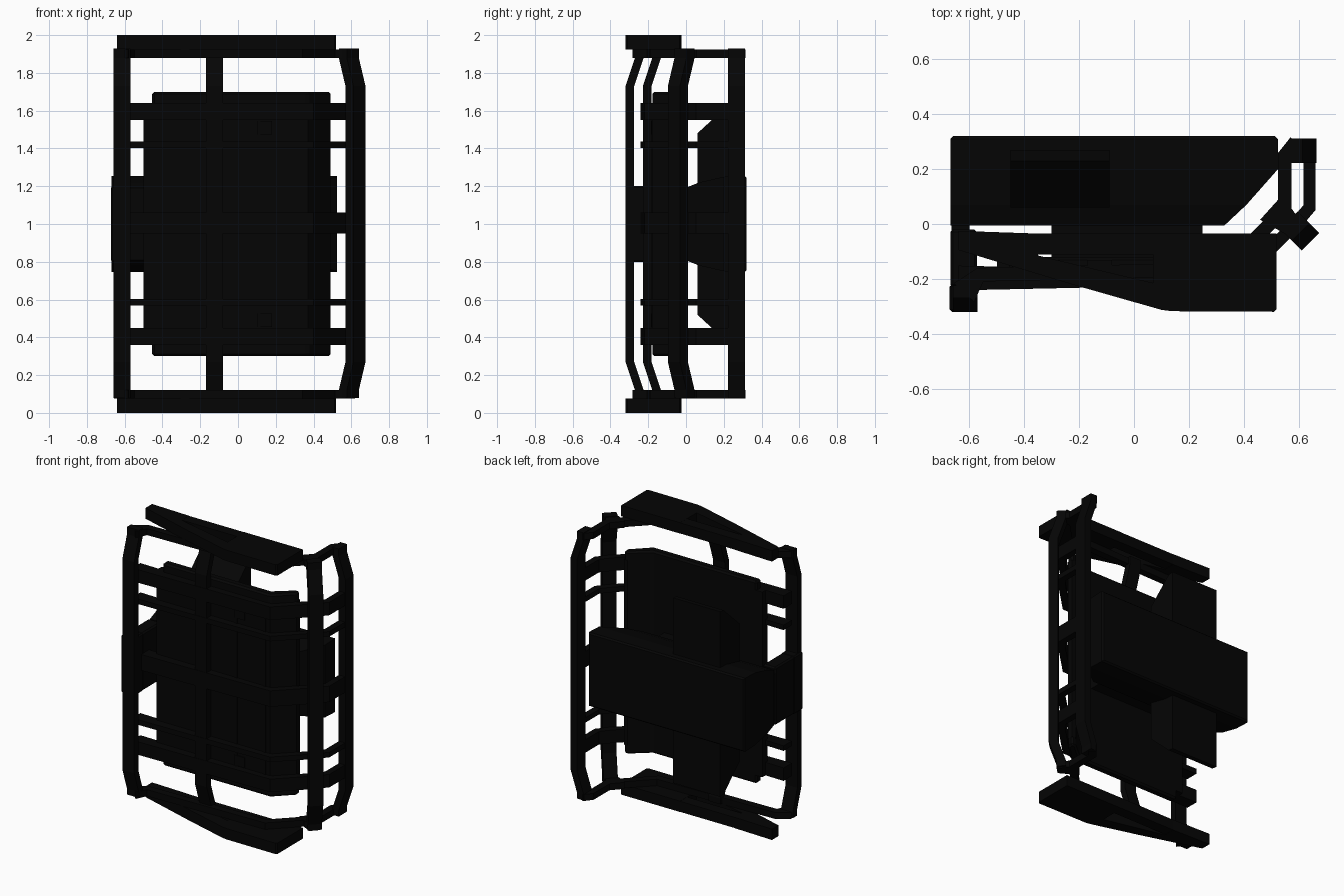
import bpy, bmesh, math
from mathutils import Vector

if "Cube" in bpy.data.objects:
    bpy.data.objects.remove(bpy.data.objects["Cube"])

black = bpy.data.materials.new("matte_black")
black.diffuse_color = (0.0015, 0.0015, 0.0015, 1)
black.use_nodes = True
black.node_tree.nodes["Principled BSDF"].inputs["Base Color"].default_value = black.diffuse_color


def loft(name, rings, bevel=0.0):
    """Solid skinned through equal-length rings, capped at both ends."""
    bm = bmesh.new()
    vr = [[bm.verts.new(p) for p in r] for r in rings]
    n = len(vr[0])
    for a, b in zip(vr, vr[1:]):
        for i in range(n):
            bm.faces.new((a[i], a[(i + 1) % n], b[(i + 1) % n], b[i]))
    bm.faces.new(vr[0])
    bm.faces.new(vr[-1])
    bmesh.ops.recalc_face_normals(bm, faces=bm.faces)
    me = bpy.data.meshes.new(name)
    bm.to_mesh(me)
    bm.free()
    me.materials.append(black)
    ob = bpy.data.objects.new(name, me)
    bpy.context.collection.objects.link(ob)
    if bevel:
        m = ob.modifiers.new("edge", 'BEVEL')
        m.width, m.segments = bevel, 1
    return ob


def prism(name, pts, z0, z1, bevel=0.0):
    return loft(name, [[(x, y, z) for x, y in pts] for z in (z0, z1)], bevel)


def box(name, x0, x1, y0, y1, z0, z1, bevel=0.0):
    return prism(name, [(x0, y0), (x1, y0), (x1, y1), (x0, y1)], z0, z1, bevel)


def ribbon(path, t):
    """Mitred outline of thickness t around a plan-view path."""
    p = [Vector(q) for q in path]
    left, right = [], []
    for i, q in enumerate(p):
        d0 = (q - p[max(i - 1, 0)])
        d1 = (p[min(i + 1, len(p) - 1)] - q)
        d0, d1 = (d0 or d1).normalized(), (d1 or d0).normalized()
        d = (d0 + d1).normalized()
        nrm = Vector((-d.y, d.x)) * (t / 2 / max(0.5, d.dot(d0)))
        left.append(tuple(q + nrm))
        right.append(tuple(q - nrm))
    return left + right[::-1]


def upright(name, x, y, ang, w, d):
    """Vertical frame tube whose ends bend inward against its facing."""
    n = Vector((math.cos(ang), math.sin(ang), 0))
    s = Vector((-n.y, n.x, 0))
    rings = []
    for z, inset in ((.08, .05), (.12, .05), (.27, 0), (1.73, 0), (1.88, .05), (1.93, .05)):
        c = Vector((x, y, z)) - n * inset
        rings.append([c + s * a * w / 2 + n * b * d / 2
                      for a, b in ((-1, -1), (1, -1), (1, 1), (-1, 1))])
    loft(name, rings)


# Four bent uprights
R = math.radians
upright("left_upright", -.615, -.297, R(-90), .09, .046)
upright("centre_upright", -.125, -.205, R(-90), .09, .046)
upright("corner_upright", .622, -.043, R(-45), .09, .06)
upright("rear_upright", .64, .267, 0, .09, .05)

# Top and bottom rims, with a short link out to the corner upright
rim = [(-.62, -.25), (-.56, -.185), (.33, -.165), (.55, .055), (.55, .25), (.59, .3)]
for name, z in (("bottom_rim", .075), ("top_rim", 1.88)):
    prism(name, ribbon(rim, .05), z, z + .045)
    prism(name + "_corner_link", ribbon([(.50, .06), (.60, -.03)], .06), z, z + .045)

# Horizontal rails wrapping round the corner to the rear upright
rail = [(-.64, -.197), (.39, -.197), (.585, -.005), (.64, .06), (.64, .28)]
for i, (zc, h) in enumerate(((.405, .09), (.585, .035), (1.005, .11), (1.42, .035), (1.595, .09))):
    prism(f"rail_{i}", ribbon(rail, .045), zc - h / 2, zc + h / 2)

# Tapered blade plates above and below, each with a triangular opening
blade = [(-.64, -.025), (-.64, -.095), (-.22, -.222), (.1, -.313), (.14, -.318),
         (.51, -.32), (.52, -.31), (.52, -.035), (.07, -.035), (.07, -.215),
         (-.35, -.115), (-.35, -.035)]
for name, z in (("bottom_blade", 0), ("top_blade", 1.925)):
    prism(name, blade, z, z + .075)
    box(name + "_back_edge", -.36, .08, -.112, -.035, z + .001, z + .074)

# Main folded panel behind the rails, with taller stepped core
panel = [(.37, -.178), (.49, -.06), (.49, -.02), (.46, -.02), (.34, -.12)]
prism("main_panel", [(-.5, -.178)] + panel + [(-.5, -.12)], .36, 1.64)
prism("main_panel_cap", [(-.455, -.178)] + panel + [(-.455, -.12)], .3, 1.7, .012)
# Raised ribs and pads on the panel
for x in (.1, .32):
    box("panel_rib", x, x + .02, -.183, -.17, .4, 1.6)
for z in (.49, 1.51):
    box("panel_pad", .1, .18, -.186, -.17, z - .035, z + .035)

# Rear cross box: tapered towards the panel, cut back at the right front corner
rings = []
for y, h, x1 in ((-.005, .19, .33), (.07, .22, .41), (.2, .25, .525), (.31, .255, .525), (.32, .245, .515)):
    x0 = -.67 if y < .32 else -.66
    rings.append([(x0, y, 1 - h), (x1, y, 1 - h), (x1, y, 1 + h), (x0, y, 1 + h)])
loft("rear_cross_box", rings)
box("side_block", -.67, -.572, -.23, -.02, .8, 1.2, .01)
box("side_link", -.665, -.6, -.05, .05, .84, 1.16)
box("panel_mount", -.3, .25, -.13, .0, .84, 1.16)

# Tall rear module, sloped at its ends
loft("rear_module", [[(x0, y, 1 - h), (x1, y, 1 - h), (x1, y, 1 + h), (x0, y, 1 + h)]
                     for y, h, x0, x1 in ((.06, .48, -.45, -.09), (.23, .635, -.45, -.09),
                                          (.27, .64, -.45, -.09))])

# Sleeve on the left upright
box("grip_sleeve", -.672, -.57, -.32, -.22, .8, 1.2, .008)
